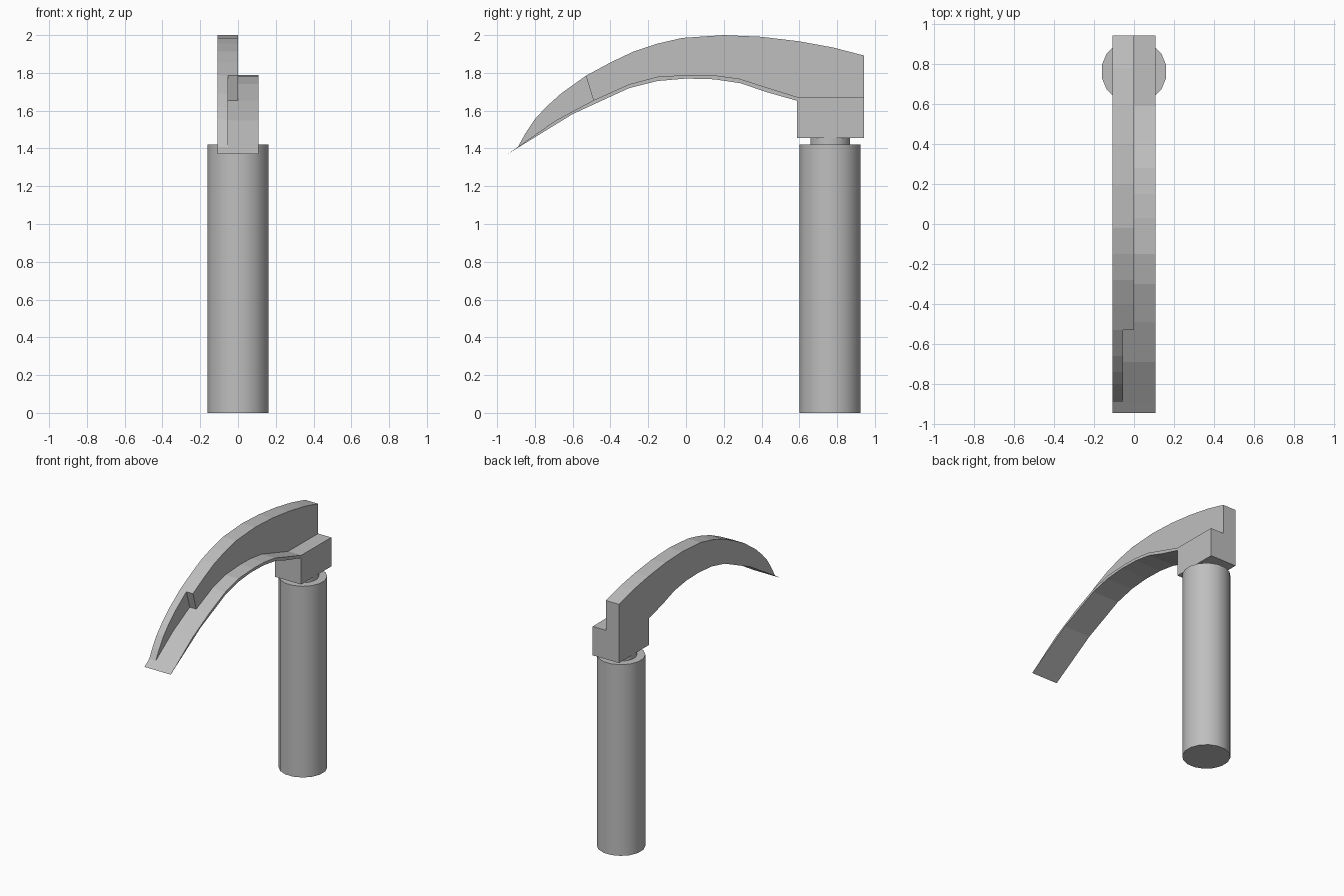
import bpy
import math

cube = bpy.data.objects.get("Cube")
if cube:
    bpy.data.objects.remove(cube, do_unlink=True)

steel = bpy.data.materials.new("grey steel")
steel.use_nodes = True
GREY = (0.52, 0.52, 0.52, 1)
steel.diffuse_color = GREY
steel.node_tree.nodes["Principled BSDF"].inputs["Base Color"].default_value = GREY


def slab(name, outline, x0, x1):
    """Extrude a side outline of (y, z) points from x0 to x1."""
    n = len(outline)
    verts = [(x, y, z) for x in (x0, x1) for y, z in outline]
    faces = [tuple(range(n))[::-1], tuple(range(n, 2 * n))]
    faces += [(i, (i + 1) % n, n + (i + 1) % n, n + i) for i in range(n)]
    mesh = bpy.data.meshes.new(name)
    mesh.from_pydata(verts, [], faces)
    obj = bpy.data.objects.new(name, mesh)
    bpy.context.collection.objects.link(obj)
    mesh.materials.append(steel)
    # Consistent outward normals
    bpy.context.view_layer.objects.active = obj
    bpy.ops.object.select_all(action='DESELECT')
    obj.select_set(True)
    bpy.ops.object.mode_set(mode='EDIT')
    bpy.ops.mesh.select_all(action='SELECT')
    bpy.ops.mesh.normals_make_consistent(inside=False)
    bpy.ops.object.mode_set(mode='OBJECT')
    return obj


def rod(name, radius, z0, z1, sides):
    bpy.ops.mesh.primitive_cylinder_add(
        vertices=sides, radius=radius, depth=z1 - z0,
        location=(0, 0.763, (z0 + z1) / 2), rotation=(0, 0, math.pi / sides))
    obj = bpy.context.object
    obj.name = name
    obj.data.materials.append(steel)
    bpy.ops.object.shade_smooth_by_angle(angle=math.radians(35))


# Side profiles, running from the tip to the back
HALF = 0.108
blade_top = [(-0.945, 1.37), (-0.89, 1.408), (-0.69, 1.548), (-0.49, 1.655),
             (-0.3, 1.74), (-0.15, 1.78), (0.03, 1.79), (0.15, 1.787),
             (0.28, 1.77), (0.42, 1.725), (0.59, 1.672)]
blade_under = [(-0.6, 1.582), (-0.3, 1.72), (-0.15, 1.757), (0, 1.77),
               (0.15, 1.766), (0.29, 1.745), (0.42, 1.7), (0.59, 1.652)]
ridge = [(-0.85, 1.48), (-0.8, 1.555), (-0.74, 1.62), (-0.66, 1.692),
         (-0.53, 1.785), (-0.4, 1.855), (-0.28, 1.912), (-0.15, 1.955),
         (-0.02, 1.985), (0.2, 2.0), (0.4, 1.991), (0.6, 1.967),
         (0.78, 1.934), (0.942, 1.892)]

# Handle and its neck
rod("handle", 0.164, 0, 1.422, 16)
rod("neck", 0.107, 1.415, 1.46, 16)

# Mounting block and curved blade
slab("mounting_block", [(0.588, 1.455), (0.942, 1.455), (0.942, 1.67), (0.588, 1.672)],
     -HALF, HALF)
slab("blade", blade_top + blade_under[::-1], -HALF, HALF)

# Upright flange: full thickness at the back, thinner toward the tip
slab("flange", ridge[4:] + [(0.942, 1.668)] + blade_top[:2:-1], -HALF, 0)
slab("flange_tip", [blade_top[1]] + ridge[:5] + blade_top[3:1:-1], -HALF, -HALF / 2)
